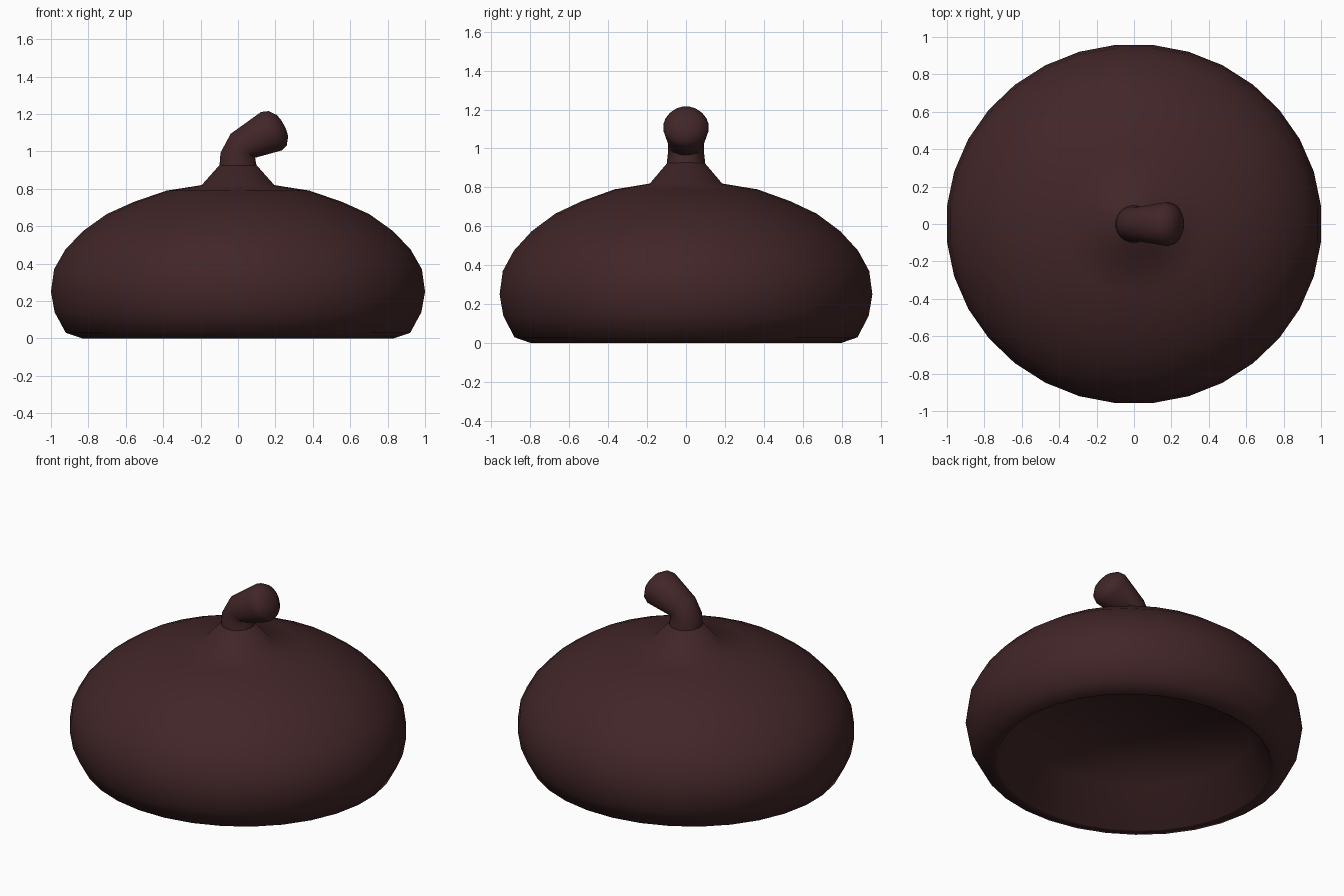
import bpy, bmesh, math
from mathutils import Vector

if "Cube" in bpy.data.objects:
    bpy.data.objects.remove(bpy.data.objects["Cube"])

mat = bpy.data.materials.new("dark brown")
mat.diffuse_color = (0.054, 0.019, 0.021, 1)
mat.use_nodes = True
mat.node_tree.nodes["Principled BSDF"].inputs["Base Color"].default_value = mat.diffuse_color


def loft(name, rings, sides, y_scale=1.0, cap_start=True, cap_end=True, angle=180):
    """Skin rings given as (x, z, radius, tilt): tilt leans the ring axis from +z to +x."""
    bm = bmesh.new()
    loops = []
    for x, z, r, tilt in rings:
        t = math.radians(tilt)
        u = Vector((math.cos(t), 0, -math.sin(t)))
        loop = []
        for i in range(sides):
            a = 2 * math.pi * (i + 0.5) / sides
            p = Vector((x, 0, z)) + u * (r * math.cos(a))
            p.y = r * math.sin(a) * y_scale
            loop.append(bm.verts.new(p))
        loops.append(loop)
    for a, b in zip(loops, loops[1:]):
        for i in range(sides):
            j = (i + 1) % sides
            bm.faces.new((a[i], a[j], b[j], b[i]))
    if cap_start:
        bm.faces.new(loops[0][::-1])
    if cap_end:
        bm.faces.new(loops[-1])
    bmesh.ops.recalc_face_normals(bm, faces=bm.faces)
    mesh = bpy.data.meshes.new(name)
    bm.to_mesh(mesh)
    bm.free()
    mesh.materials.append(mat)
    ob = bpy.data.objects.new(name, mesh)
    bpy.context.collection.objects.link(ob)
    bpy.context.view_layer.objects.active = ob
    ob.select_set(True)
    bpy.ops.object.shade_smooth_by_angle(angle=math.radians(angle))
    ob.select_set(False)
    return ob


# Cap: hollow ceiling, inner wall, rim, outer dome, neck
profile = [(0.71, 0.24), (0.82, 0.0), (0.835, 0.0), (0.925, 0.03), (0.985, 0.14),
           (1.005, 0.25), (0.988, 0.37), (0.928, 0.475), (0.832, 0.575),
           (0.705, 0.665), (0.56, 0.73), (0.385, 0.79), (0.195, 0.82), (0.097, 0.93)]
loft("cap", [(0, z, r, 0) for r, z in profile], 32, 0.9575)

# Stem: bent stalk with a rounded swollen tip
loft("stem", [(0, 0.925, 0.1, 0), (-0.002, 0.985, 0.093, 5), (0.025, 1.03, 0.092, 45),
              (0.178, 1.108, 0.118, 62), (0.212, 1.124, 0.105, 62),
              (0.238, 1.138, 0.065, 62), (0.245, 1.142, 0.025, 62)], 20, angle=50)
